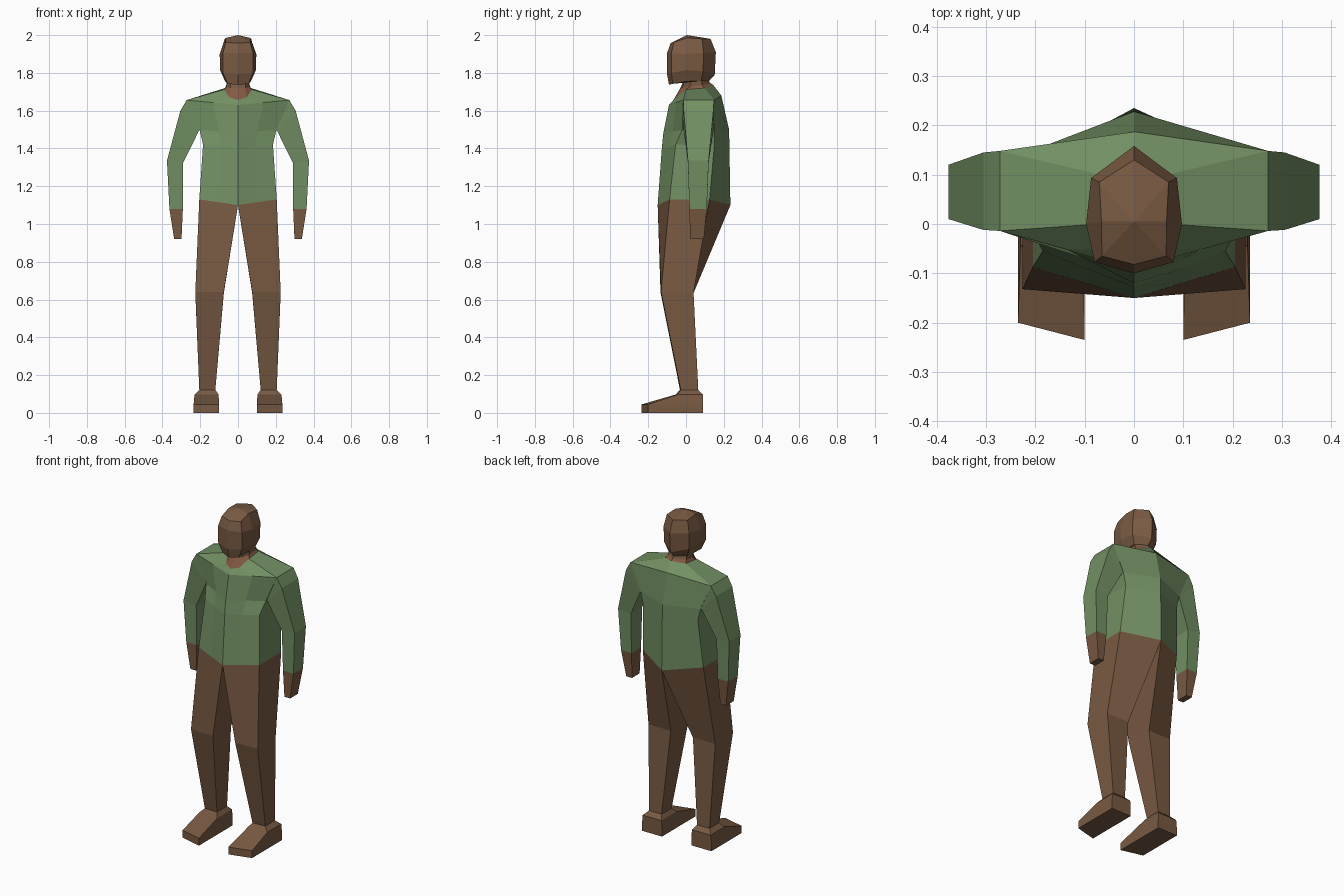
import bpy, bmesh

def material(name, rgb):
    m = bpy.data.materials.new(name)
    m.diffuse_color = (*rgb, 1)
    return m

BROWN = material("brown", (0.19, 0.102, 0.055))
GREEN = material("green", (0.168, 0.275, 0.125))
SKIN = material("neck skin", (0.23, 0.102, 0.058))

def full(half):
    """Complete a half ring (front to back) by mirroring it across x = 0."""
    return half + [(-x, y, z) for x, y, z in reversed(half[1:-1])]

def loft(name, rings, mats, top=None, cap_top=False, cap_bottom=False, mirror=False):
    """Skin closed rings listed bottom-up or top-down; mats has one entry per band."""
    bm = bmesh.new()
    used = list(dict.fromkeys(mats))
    vs = [[bm.verts.new(p) for p in r] for r in rings]
    n = len(rings[0])
    for a, b, m in zip(vs, vs[1:], mats):
        for i in range(n):
            j = (i + 1) % n
            bm.faces.new((a[i], a[j], b[j], b[i])).material_index = used.index(m)
    if top:
        apex = bm.verts.new(top)
        for i in range(n):
            bm.faces.new((vs[0][i], vs[0][(i + 1) % n], apex))
    if cap_top:
        bm.faces.new(vs[0])
    if cap_bottom:
        bm.faces.new(vs[-1]).material_index = used.index(mats[-1])
    bmesh.ops.recalc_face_normals(bm, faces=bm.faces)
    # open lofts: make sure the first band faces outwards
    f = next(iter(bm.faces))
    c = sum((v.co for v in vs[0] + vs[1]), f.normal * 0) / (2 * n)
    if f.normal.dot(f.calc_center_median() - c) < 0:
        bmesh.ops.reverse_faces(bm, faces=bm.faces)
    me = bpy.data.meshes.new(name)
    bm.to_mesh(me)
    bm.free()
    for m in used:
        me.materials.append(m)
    ob = bpy.data.objects.new(name, me)
    bpy.context.collection.objects.link(ob)
    if mirror:
        mod = ob.modifiers.new("mirror", "MIRROR")
        mod.use_mirror_merge = False
    return ob

# Head: front, front side, middle, back side, back
loft("head", [full(r) for r in (
    [(0, -.082, 1.957), (.065, -.065, 1.962), (.066, .005, 1.985), (.07, .085, 1.98), (0, .13, 1.98)],
    [(0, -.1, 1.905), (.08, -.077, 1.905), (.097, 0, 1.9), (.087, .093, 1.905), (0, .158, 1.91)],
    [(0, -.1, 1.79), (.08, -.077, 1.8), (.095, 0, 1.815), (.085, .09, 1.81), (0, .152, 1.79)],
    [(0, -.09, 1.737), (.055, -.07, 1.742), (.068, 0, 1.755), (.065, .08, 1.758), (0, .12, 1.755)],
)], [BROWN] * 3, top=(0, .005, 2.0), cap_bottom=True)

# Neck with the bare patch in the collar, then the shirt down to the waist
loft("neck_and_shirt", [full(r) for r in (
    [(0, -.01, 1.765), (.04, -.005, 1.765), (.062, .02, 1.765), (.06, .08, 1.77), (0, .11, 1.77)],
    [(0, -.03, 1.72), (.04, -.02, 1.72), (.062, .02, 1.725), (.062, .085, 1.735), (0, .13, 1.745)],
    [(0, -.066, 1.657), (.045, -.05, 1.67), (.073, 0, 1.712), (.068, .1, 1.72), (0, .145, 1.735)],
    [(0, -.09, 1.63), (.135, -.052, 1.643), (.272, -.014, 1.656), (.272, .148, 1.656), (0, .187, 1.68)],
    [(0, -.12, 1.48), (.1, -.07, 1.49), (.203, -.02, 1.497), (.203, .15, 1.497), (0, .228, 1.5)],
    [(0, -.128, 1.4), (.093, -.092, 1.41), (.185, -.055, 1.42), (.185, .15, 1.42), (0, .23, 1.4)],
    [(0, -.15, 1.1), (.103, -.118, 1.115), (.205, -.087, 1.13), (.205, .125, 1.13), (0, .235, 1.1)],
)], [BROWN, SKIN] + [GREEN] * 4)

def arm_ring(xo, zo, xi, zi, yf, yb):
    return [(xo, yf, zo), (xo, yb, zo), (xi, yb, zi), (xi, yf, zi)]

# Arms with sleeves down to the wrists
loft("arms", [
    arm_ring(.272, 1.656, .203, 1.497, -.014, .148),
    arm_ring(.305, 1.6, .206, 1.495, -.012, .145),
    arm_ring(.376, 1.335, .29, 1.325, .01, .12),
    arm_ring(.363, 1.08, .292, 1.08, .018, .11),
    arm_ring(.338, .92, .299, .92, .022, .095),
], [GREEN] * 3 + [BROWN], cap_bottom=True, mirror=True)

# Legs and feet: outer front, outer back, inner back, inner front
loft("legs", [
    [(.205, -.087, 1.13), (.205, .125, 1.13), (0, .235, 1.1), (0, -.15, 1.1)],
    [(.226, -.132, .64), (.226, .04, .635), (.075, .04, .635), (.075, -.135, .64)],
    [(.205, -.028, .122), (.205, .065, .122), (.12, .065, .122), (.12, -.032, .122)],
    [(.23, -.045, .097), (.23, .09, .097), (.103, .09, .097), (.103, -.055, .097)],
    [(.235, -.2, .045), (.235, .09, .045), (.1, .09, .045), (.1, -.235, .045)],
    [(.235, -.2, 0), (.235, .09, 0), (.1, .09, 0), (.1, -.235, 0)],
], [BROWN] * 5, cap_bottom=True, mirror=True)
